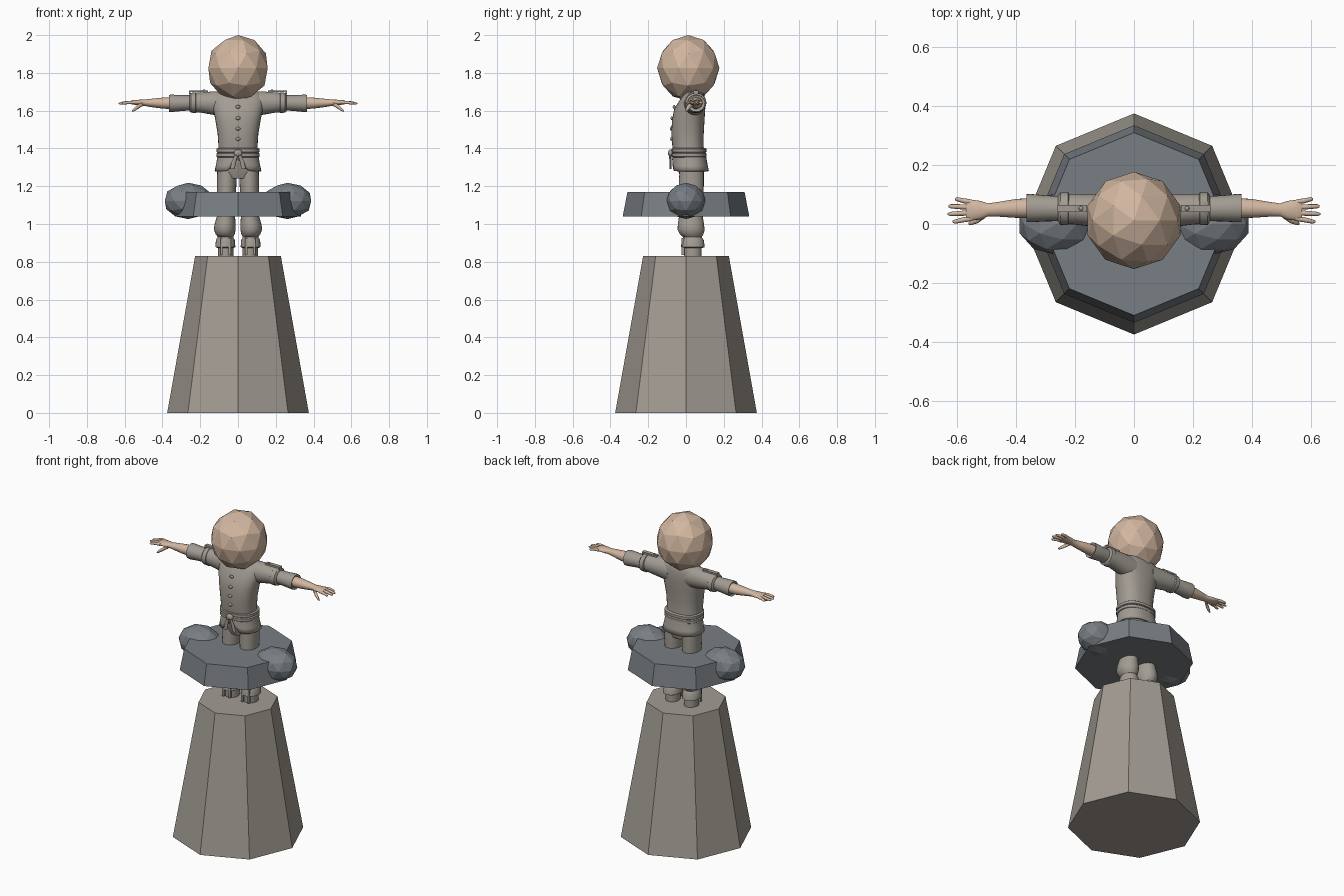
import bpy, bmesh, math
from mathutils import Vector


def mat(name, rgb):
    m = bpy.data.materials.new(name)
    m.diffuse_color = (*rgb, 1)
    return m


STONE = mat("warm_stone", (0.36, 0.33, 0.29))
SLATE = mat("slate_grey", (0.19, 0.21, 0.23))
SKIN = mat("skin", (0.64, 0.47, 0.35))


def finish(bm, name, material, smooth=None):
    bmesh.ops.recalc_face_normals(bm, faces=bm.faces)
    me = bpy.data.meshes.new(name)
    bm.to_mesh(me)
    bm.free()
    me.materials.append(material)
    ob = bpy.data.objects.new(name, me)
    bpy.context.collection.objects.link(ob)
    if smooth:
        bpy.ops.object.select_all(action='DESELECT')
        bpy.context.view_layer.objects.active = ob
        ob.select_set(True)
        bpy.ops.object.shade_smooth_by_angle(angle=math.radians(smooth))
    return ob


def loft(name, rings, axis, material, n=24, power=2.0, cap=True):
    """Rings are (x, y, z, r1, r2); radii are x,y for axis z and y,z for axis x."""
    bm = bmesh.new()
    loops = []
    for x, y, z, r1, r2 in rings:
        loop = []
        for i in range(n):
            a = 2 * math.pi * i / n
            c, s = math.cos(a), math.sin(a)
            u = r1 * math.copysign(abs(c) ** (2 / power), c)
            v = r2 * math.copysign(abs(s) ** (2 / power), s)
            loop.append(bm.verts.new((x + u, y + v, z) if axis == 'z' else (x, y + u, z + v)))
        loops.append(loop)
    for a, b in zip(loops, loops[1:]):
        for i in range(n):
            j = (i + 1) % n
            bm.faces.new((a[i], a[j], b[j], b[i]))
    if cap:
        bm.faces.new(loops[0])
        bm.faces.new(loops[-1])
    return finish(bm, name, material, 45)


def octagon(name, r0, r1, z0, z1, material):
    bm = bmesh.new()
    bmesh.ops.create_cone(bm, cap_ends=True, segments=8, radius1=r0, radius2=r1, depth=z1 - z0)
    # corners point along the x and y axes
    for v in bm.verts:
        r = r0 if v.co.z < 0 else r1
        k = round(math.atan2(v.co.y, v.co.x) / (math.pi / 4))
        v.co = (r * math.cos(k * math.pi / 4), r * math.sin(k * math.pi / 4), z0 if v.co.z < 0 else z1)
    return finish(bm, name, material)


def ball(name, loc, size, material, subdiv=2, smooth=None):
    bm = bmesh.new()
    bmesh.ops.create_icosphere(bm, subdivisions=subdiv, radius=1)
    for v in bm.verts:
        v.co = Vector(loc) + Vector(a * b for a, b in zip(v.co, size))
    return finish(bm, name, material, smooth)


def box(name, loc, size, material):
    bm = bmesh.new()
    bmesh.ops.create_cube(bm, size=1)
    for v in bm.verts:
        v.co = Vector(loc) + Vector(a * b for a, b in zip(v.co, size))
    return finish(bm, name, material)


# Faceted pedestal, floating ring slab and head
octagon("pedestal", 0.375, 0.227, 0, 0.83, STONE)
octagon("slab", 0.335, 0.31, 1.04, 1.17, SLATE)
ball("head", (0, 0.012, 1.825), (0.165, 0.165, 0.175), SKIN)

# Shirt torso
loft("torso", [(0, 0.015, 1.36, 0.105, 0.082), (0, 0.010, 1.42, 0.104, 0.083),
               (0, 0.008, 1.48, 0.108, 0.086), (0, 0.012, 1.55, 0.120, 0.086),
               (0, 0.020, 1.61, 0.132, 0.082), (0, 0.035, 1.66, 0.140, 0.066),
               (0, 0.040, 1.69, 0.125, 0.055), (0, 0.040, 1.71, 0.070, 0.045)],
     'z', STONE, 32, 2.4)

# Flared shirt hem with a notch at the front
hem = loft("shirt_hem", [(0, 0.018, 1.39, 0.106, 0.084), (0, 0.020, 1.35, 0.110, 0.088),
                         (0, 0.022, 1.31, 0.117, 0.093), (0, 0.024, 1.28, 0.124, 0.097)],
           'z', STONE, 48, 2.3, cap=False)
for v in hem.data.vertices:
    if v.co.y < 0:
        drop = max(0, 1.38 - v.co.z) / 0.1
        v.co.z += drop * 0.065 * max(0, 1 - abs(v.co.x) / 0.06)
hem.modifiers.new("thickness", 'SOLIDIFY').thickness = 0.006

# Hips under the hem
loft("hips", [(0, 0.03, 1.24, 0.085, 0.055), (0, 0.028, 1.28, 0.103, 0.07),
              (0, 0.02, 1.38, 0.10, 0.08)], 'z', STONE, 24, 2.4)

# Double belt with knot and hanging tails
for i, z in enumerate((1.365, 1.39)):
    loft(f"belt_{i}", [(0, 0.016, z - 0.012, 0.108, 0.086), (0, 0.016, z - 0.008, 0.114, 0.092),
                       (0, 0.016, z + 0.008, 0.114, 0.092), (0, 0.016, z + 0.012, 0.108, 0.086)],
         'z', STONE, 32, 2.4)
ball("belt_knot", (0, -0.082, 1.375), (0.024, 0.014, 0.020), STONE, 2, 60)
for s in (-1, 1):
    loft("belt_tail", [(s * 0.006, -0.084, 1.37, 0.008, 0.006), (s * 0.022, -0.083, 1.33, 0.012, 0.005),
                       (s * 0.030, -0.082, 1.29, 0.012, 0.005)], 'z', STONE, 8)

# Shirt buttons
for z, y in ((1.62, -0.063), (1.56, -0.074), (1.505, -0.078), (1.45, -0.076)):
    ball("shirt_button", (0, y, z), (0.013, 0.008, 0.010), STONE, 2, 60)

for s in (-1, 1):
    # Side boulder on the slab
    ball("boulder", (s * 0.263, 0, 1.122), (0.131, 0.105, 0.096), SLATE)

    # Baggy trouser leg, gathered below the knee
    loft("trouser_leg", [(s * 0.058, 0.030, 1.30, 0.052, 0.064), (s * 0.060, 0.028, 1.20, 0.051, 0.066),
                         (s * 0.062, 0.027, 1.10, 0.047, 0.062), (s * 0.064, 0.026, 1.04, 0.048, 0.063),
                         (s * 0.068, 0.026, 1.00, 0.056, 0.069), (s * 0.070, 0.027, 0.97, 0.058, 0.072),
                         (s * 0.068, 0.030, 0.945, 0.050, 0.062), (s * 0.066, 0.034, 0.93, 0.040, 0.048)],
         'z', STONE)

    # Boot with folded cuff and straps
    loft("boot", [(s * 0.064, 0.036, 0.80, 0.040, 0.046), (s * 0.065, 0.036, 0.87, 0.041, 0.047),
                  (s * 0.066, 0.034, 0.95, 0.042, 0.048)], 'z', STONE)
    loft("boot_cuff", [(s * 0.066, 0.036, 0.872, 0.041, 0.050), (s * 0.067, 0.036, 0.878, 0.053, 0.063),
                       (s * 0.067, 0.036, 0.915, 0.050, 0.058), (s * 0.067, 0.034, 0.93, 0.041, 0.050)],
         'z', STONE)
    for dx in (-0.022, 0.022):
        box("boot_strap", (s * 0.065 + dx, -0.016, 0.88), (0.012, 0.014, 0.09), STONE)

    # Upper sleeve, rolled cuff and lower sleeve
    loft("upper_sleeve", [(s * 0.06, 0.042, 1.635, 0.058, 0.068), (s * 0.13, 0.046, 1.640, 0.056, 0.062),
                          (s * 0.20, 0.050, 1.643, 0.052, 0.053), (s * 0.25, 0.052, 1.643, 0.051, 0.050)],
         'x', STONE)
    loft("sleeve_roll", [(s * 0.218, 0.052, 1.642, 0.048, 0.047), (s * 0.224, 0.052, 1.642, 0.056, 0.055),
                         (s * 0.250, 0.052, 1.642, 0.055, 0.052), (s * 0.258, 0.052, 1.642, 0.044, 0.042)],
         'x', STONE)
    loft("lower_sleeve", [(s * 0.24, 0.052, 1.642, 0.042, 0.040), (s * 0.30, 0.053, 1.640, 0.044, 0.042),
                          (s * 0.35, 0.054, 1.639, 0.048, 0.046), (s * 0.365, 0.054, 1.639, 0.047, 0.045),
                          (s * 0.358, 0.054, 1.639, 0.034, 0.034)], 'x', STONE)

    # Shoulder strap with its end tab and stud
    box("shoulder_strap", (s * 0.21, 0.053, 1.703), (0.10, 0.024, 0.010), STONE)
    box("strap_tab", (s * 0.256, 0.053, 1.696), (0.008, 0.024, 0.016), STONE)
    ball("strap_stud", (s * 0.18, 0.053, 1.708), (0.008, 0.008, 0.005), STONE, 2, 60)

    # Bare forearm and palm
    loft("forearm", [(s * 0.34, 0.054, 1.640, 0.034, 0.032), (s * 0.40, 0.053, 1.640, 0.032, 0.029),
                     (s * 0.46, 0.050, 1.641, 0.025, 0.022), (s * 0.495, 0.048, 1.642, 0.022, 0.017),
                     (s * 0.52, 0.047, 1.643, 0.031, 0.015), (s * 0.555, 0.047, 1.644, 0.036, 0.012),
                     (s * 0.57, 0.047, 1.643, 0.030, 0.008)], 'x', SKIN, 20)

    # Four fingers fanned out, and a lowered thumb
    for y0, y1, tip in ((0.019, 0.008, 0.615), (0.038, 0.034, 0.632),
                        (0.057, 0.060, 0.630), (0.074, 0.084, 0.608)):
        loft("finger", [(s * 0.55, y0, 1.643, 0.009, 0.009), (s * (0.55 + tip) / 2, (y0 + y1) / 2, 1.643, 0.0085, 0.0085),
                        (s * (tip - 0.008), y1, 1.639, 0.007, 0.007), (s * tip, y1, 1.638, 0.003, 0.003)],
             'x', SKIN, 10)
    loft("thumb", [(s * 0.505, 0.032, 1.636, 0.012, 0.012), (s * 0.530, 0.014, 1.620, 0.011, 0.012),
                   (s * 0.552, 0.004, 1.604, 0.008, 0.009), (s * 0.562, 0.001, 1.598, 0.003, 0.003)],
         'x', SKIN, 10)
